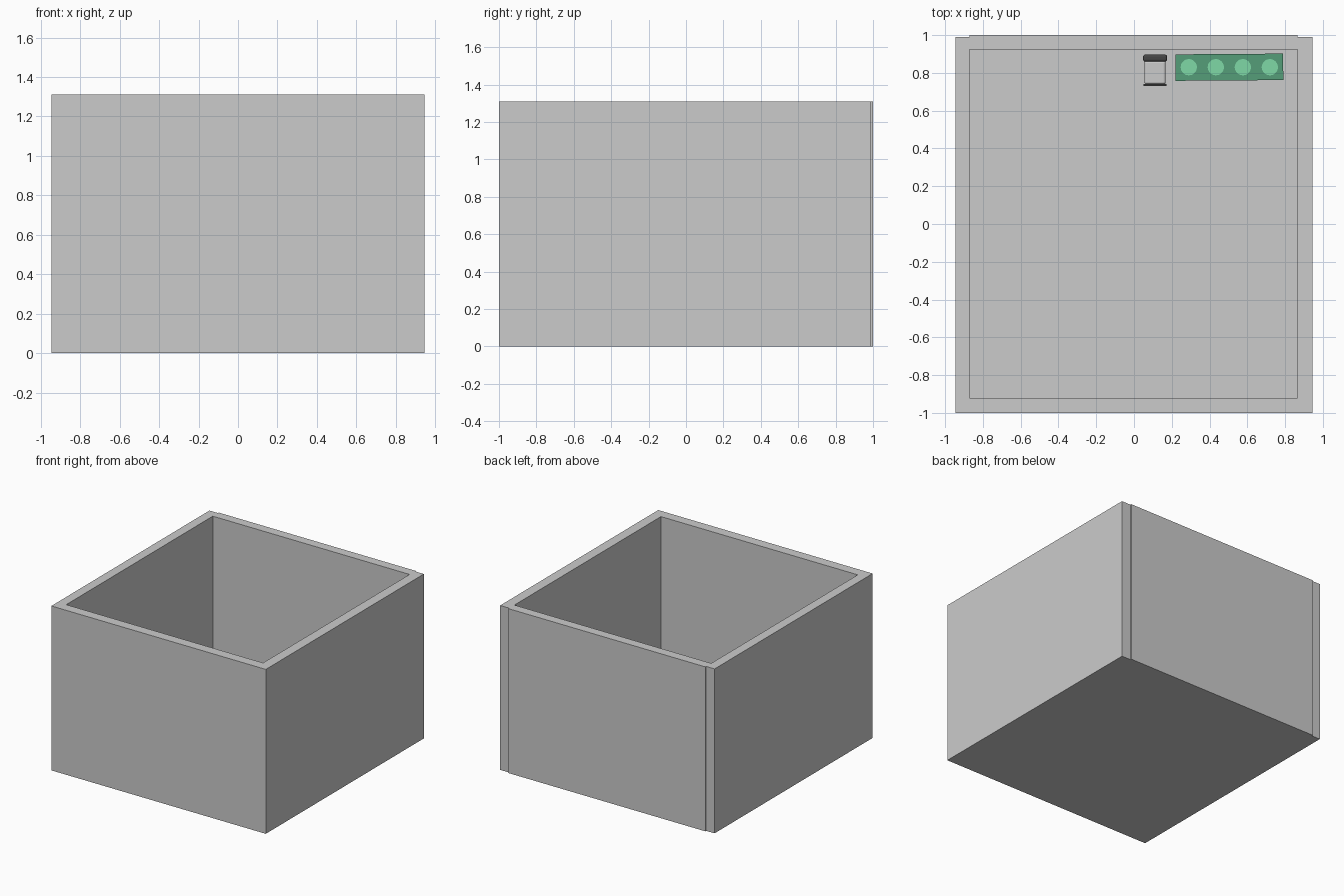
import bpy
from math import pi, radians

cube = bpy.data.objects.get("Cube")
if cube:
    bpy.data.objects.remove(cube, do_unlink=True)


def material(name, rgb):
    m = bpy.data.materials.new(name)
    m.use_nodes = True
    m.diffuse_color = (*rgb, 1)
    m.node_tree.nodes["Principled BSDF"].inputs["Base Color"].default_value = (*rgb, 1)
    return m


GREY = material("panel grey", (0.6, 0.6, 0.6))
GREEN = material("terminal green", (0.09, 0.34, 0.19))
MINT = material("screw mint", (0.21, 0.69, 0.38))
DARK = material("dark grey", (0.06, 0.06, 0.06))


def box(name, x, y, z, mat, bevel=0):
    """Box given by its (min, max) range on each axis."""
    spans = (x, y, z)
    bpy.ops.mesh.primitive_cube_add(size=1, location=[(a + b) / 2 for a, b in spans])
    ob = bpy.context.object
    ob.name = name
    ob.scale = [b - a for a, b in spans]
    bpy.ops.object.transform_apply(location=False, rotation=False, scale=True)
    ob.data.materials.append(mat)
    if bevel:
        mod = ob.modifiers.new("rounding", "BEVEL")
        mod.width = bevel
        mod.segments = 3
    return ob


def disc(name, x, y, z, radius, depth, mat):
    bpy.ops.mesh.primitive_cylinder_add(vertices=32, radius=radius, depth=depth,
                                        location=(x, y, z + depth / 2))
    ob = bpy.context.object
    ob.name = name
    ob.data.materials.append(mat)
    bpy.ops.object.shade_smooth_by_angle()
    return ob


# Enclosure: side walls run full depth, front and back fit between them
TOP = 1.31
FLOOR = 0.08
LEFT, RIGHT = 0.865, -0.87
box("left_wall", (LEFT, 0.945), (-1, 0.99), (0, TOP), GREY)
box("right_wall", (-0.945, RIGHT), (-1, 0.99), (0, TOP), GREY)
box("front_wall", (RIGHT, LEFT), (-1, -0.92), (0, TOP), GREY)
box("back_wall", (RIGHT, LEFT), (0.925, 1), (0, TOP), GREY)
box("floor", (RIGHT, LEFT), (-0.92, 0.925), (0, FLOOR), GREY)

# Screw terminal block with four screw heads
block_top = FLOOR + 0.13
block = box("terminal_block", (0.22, 0.79), (0.76, 0.9), (FLOOR, block_top), GREEN)
block.rotation_euler.z = radians(0.4)
for i in range(4):
    disc(f"terminal_screw_{i + 1}", 0.29 + i * 0.143, 0.83, block_top - 0.01,
         0.043, 0.015, MINT)

# Small socket beside the block, with a dark rounded collar and a rim
box("socket_body", (0.055, 0.168), (0.74, 0.865), (FLOOR, FLOOR + 0.12), GREY, 0.012)
box("socket_collar", (0.048, 0.175), (0.86, 0.897), (FLOOR, FLOOR + 0.13), DARK, 0.012)
box("socket_rim", (0.05, 0.172), (0.73, 0.742), (FLOOR, FLOOR + 0.125), DARK)
